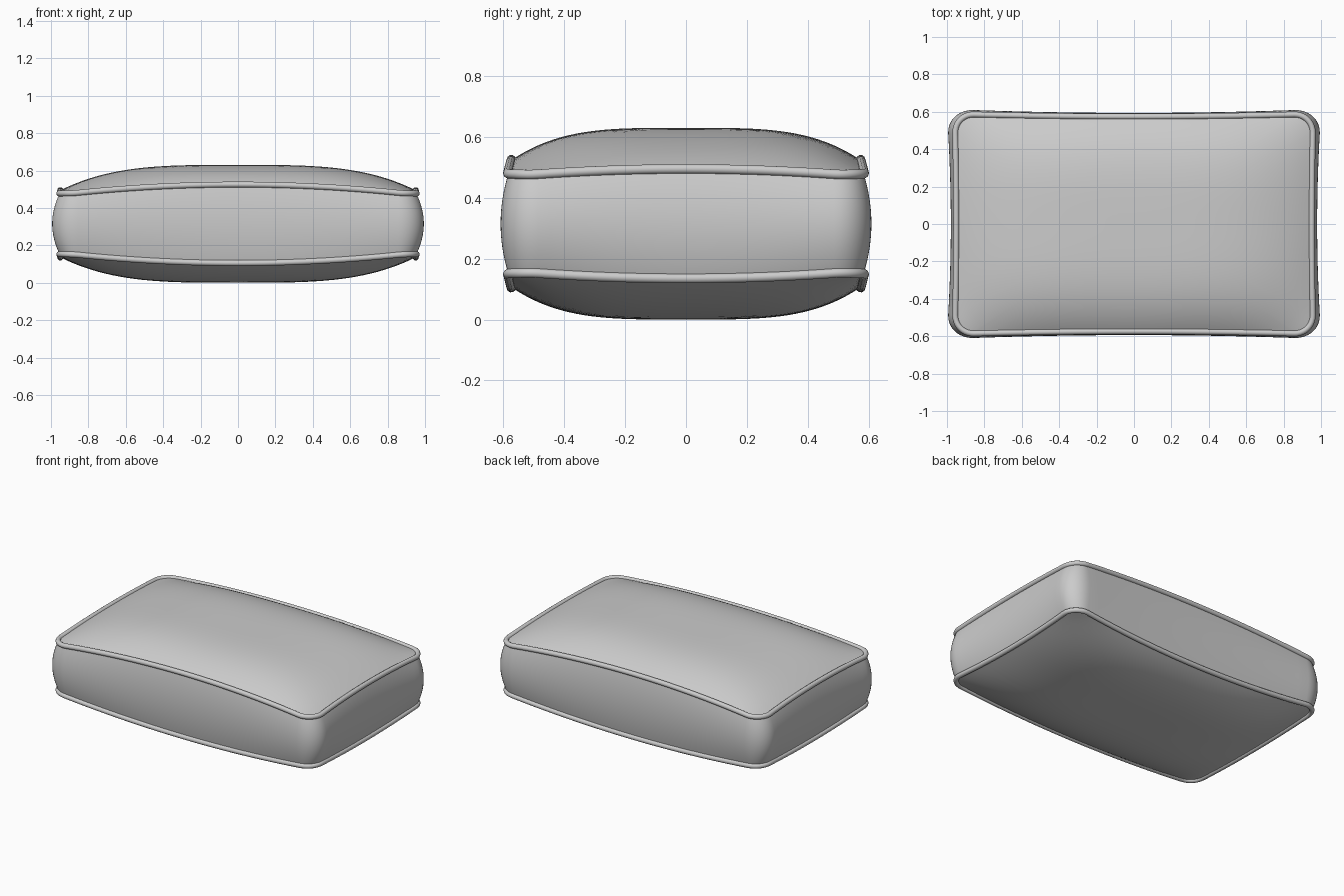
import bpy, math
from mathutils import Vector

if "Cube" in bpy.data.objects:
    bpy.data.objects.remove(bpy.data.objects["Cube"])

MID, HALF = 0.315, 0.315          # centre height and half thickness
W, D, R = 0.956, 0.586, 0.10      # seam half sizes and corner radius


def rounded_outline():
    """Rounded rectangle as (point, normal) pairs, counter-clockwise."""
    pts = []
    arc, side = 10, 24
    corners = [(1, 1, 0), (-1, 1, 90), (-1, -1, 180), (1, -1, 270)]
    for i, (sx, sy, a0) in enumerate(corners):
        c = Vector((sx * (W - R), sy * (D - R)))
        for k in range(arc + 1):
            a = math.radians(a0 + 90 * k / arc)
            n = Vector((math.cos(a), math.sin(a)))
            pts.append((c + n * R, n))
        nx, ny, _ = corners[(i + 1) % 4]
        end = Vector((nx * (W - R), ny * (D - R))) + n * R
        start = pts[-1][0]
        for k in range(1, side):
            pts.append((start.lerp(end, k / side), n))
    return pts


def pinch(p):
    """Draw the middle of each side slightly inward."""
    u, v = p.x / W, p.y / D
    return Vector((p.x * (1 - 0.008 * (1 - v * v)), p.y * (1 - 0.024 * (1 - u * u))))


def crown(p):
    """Height of the puffed panel above the mid plane."""
    u, v = abs(p.x / W), abs(p.y / D)
    U, V = u ** 3.5, v ** 3.7
    return HALF - (0.135 * U + 0.105 * V - 0.08 * U * V
                   + 0.055 * V * (u * u - U) + 0.025 * U * (v * v - V))


def make_mesh(name, verts, faces):
    me = bpy.data.meshes.new(name)
    me.from_pydata(verts, [], faces)
    for f in me.polygons:
        f.use_smooth = True
    ob = bpy.data.objects.new(name, me)
    bpy.context.collection.objects.link(ob)
    return ob


outline = rounded_outline()
N = len(outline)


def ring_faces(a, b):
    return [(a + i, a + (i + 1) % N, b + (i + 1) % N, b + i) for i in range(N)]


def panel(name, sign):
    """Puffed top or bottom panel."""
    rings = 24
    verts, faces = [], []
    for r in range(rings):
        s = 1 - r / rings
        for p, n in outline:
            q = p * s
            w = pinch(q)
            verts.append((w.x, w.y, MID + sign * crown(q)))
    verts.append((0, 0, MID + sign * HALF))
    for r in range(rings - 1):
        faces += ring_faces(r * N, (r + 1) * N)
    last = (rings - 1) * N
    faces += [(last + i, last + (i + 1) % N, rings * N) for i in range(N)]
    if sign < 0:
        faces = [f[::-1] for f in faces]
    make_mesh(name, verts, faces)


def piping(name, sign):
    """Round cord along the seam."""
    cu = bpy.data.curves.new(name, 'CURVE')
    cu.dimensions = '3D'
    cu.bevel_depth = 0.016
    cu.bevel_resolution = 3
    sp = cu.splines.new('POLY')
    sp.points.add(N - 1)
    for pt, (p, n) in zip(sp.points, outline):
        w = pinch(p) + n * 0.002
        pt.co = (w.x, w.y, MID + sign * crown(p), 1)
    sp.use_cyclic_u = True
    sp.use_smooth = True
    ob = bpy.data.objects.new(name, cu)
    bpy.context.collection.objects.link(ob)


# Bulging side band between the two seams
steps = 16
verts, faces = [], []
for j in range(steps + 1):
    k = -1 + 2 * j / steps
    for p, n in outline:
        u, v = p.x / W, p.y / D
        bulge = n.x ** 2 * (0.031 + 0.013 * v * v) + n.y ** 2 * (0.022 + 0.005 * u * u)
        w = pinch(p) + n * bulge * (1 - k * k)
        verts.append((w.x, w.y, MID + k * crown(p)))
for j in range(steps):
    faces += ring_faces(j * N, (j + 1) * N)
make_mesh("side_band", verts, faces)

# Panels and piping, mirrored above and below
for label, sign in (("top", 1), ("bottom", -1)):
    panel(label + "_panel", sign)
    piping(label + "_piping", sign)
